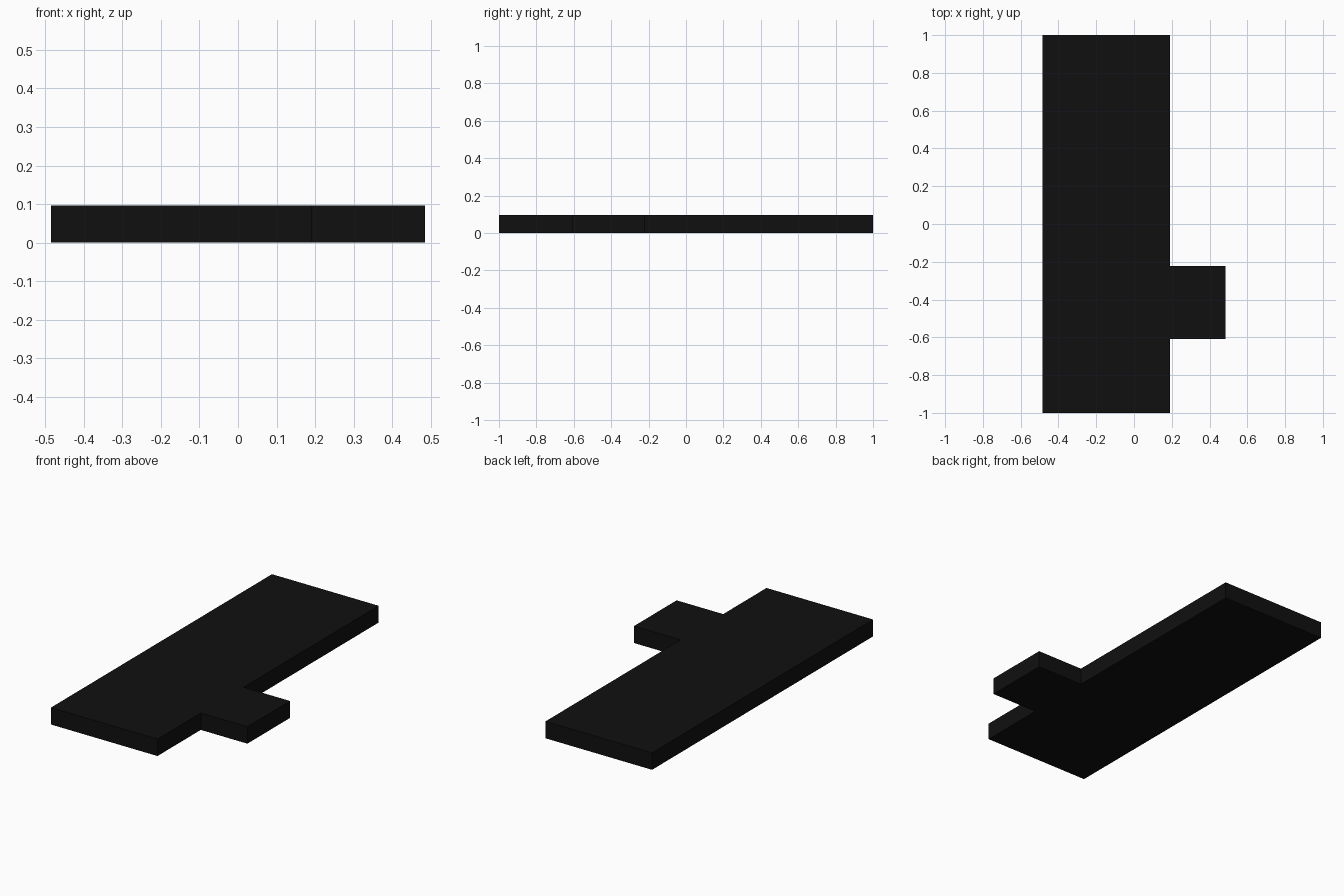
import bpy
import bmesh

if "Cube" in bpy.data.objects:
    bpy.data.objects.remove(bpy.data.objects["Cube"])

HEIGHT = 0.097

# Outline of the slab with its side tab, counter-clockwise from above
OUTLINE = [(-0.485, -1), (0.19, -1), (0.19, -0.608), (0.485, -0.608),
           (0.485, -0.222), (0.19, -0.222), (0.19, 1), (-0.485, 1)]

# Near-black finish
black = bpy.data.materials.new("black")
black.diffuse_color = (0.005, 0.005, 0.005, 1)
black.use_nodes = True
black.node_tree.nodes["Principled BSDF"].inputs["Base Color"].default_value = black.diffuse_color


def extrude_profile(name, points, height, material):
    bm = bmesh.new()
    base = bm.faces.new([bm.verts.new((x, y, 0)) for x, y in points])
    result = bmesh.ops.extrude_face_region(bm, geom=[base], use_keep_orig=True)
    top = [v for v in result["geom"] if isinstance(v, bmesh.types.BMVert)]
    bmesh.ops.translate(bm, verts=top, vec=(0, 0, height))
    bmesh.ops.recalc_face_normals(bm, faces=bm.faces)
    mesh = bpy.data.meshes.new(name)
    bm.to_mesh(mesh)
    bm.free()
    mesh.materials.append(material)
    obj = bpy.data.objects.new(name, mesh)
    bpy.context.collection.objects.link(obj)
    return obj


# Flat slab with tab
extrude_profile("tabbed_slab", OUTLINE, HEIGHT, black)
